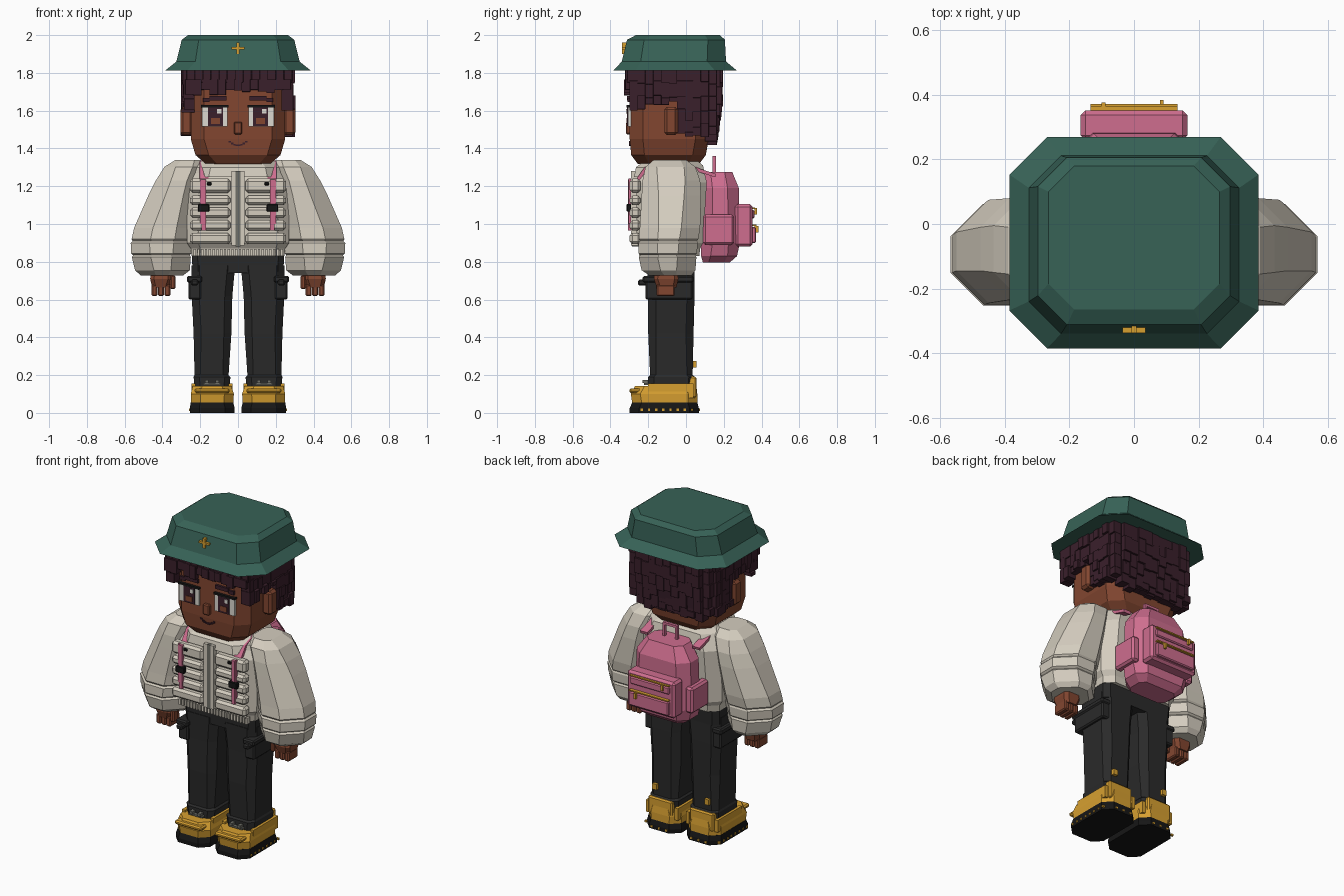
import bpy, bmesh, math, random

random.seed(4)


def mat(name, rgb):
    m = bpy.data.materials.new(name)
    m.diffuse_color = (*rgb, 1)
    return m


GREEN = mat("hat green", (0.038, 0.122, 0.094))
HAIR = mat("dark plum hair", (0.042, 0.014, 0.024))
SKIN = mat("brown skin", (0.225, 0.062, 0.030))
CREAM = mat("cream cloth", (0.66, 0.61, 0.52))
COAL = mat("charcoal cloth", (0.023, 0.023, 0.023))
YELLOW = mat("boot yellow", (0.68, 0.35, 0.03))
PINK = mat("bag pink", (0.62, 0.155, 0.275))
GREY = mat("metal grey", (0.16, 0.16, 0.14))
WHITE = mat("eye white", (0.72, 0.70, 0.64))
BLACK = mat("sole black", (0.008, 0.008, 0.008))


def finish(name, bm, material, mirror=False):
    bmesh.ops.recalc_face_normals(bm, faces=bm.faces)
    me = bpy.data.meshes.new(name)
    bm.to_mesh(me)
    bm.free()
    ob = bpy.data.objects.new(name, me)
    bpy.context.collection.objects.link(ob)
    me.materials.append(material)
    if mirror:
        ob.modifiers.new("mirror", 'MIRROR').use_mirror_merge = False
    return ob


def loft(name, rings, material, mirror=False):
    """Skin of stacked chamfered rectangles (x0, x1, y0, y1, z, chamfer)."""
    bm = bmesh.new()
    prev = None
    for i, (x0, x1, y0, y1, z, c) in enumerate(rings):
        pts = [(x0 + c, y0), (x1 - c, y0), (x1, y0 + c), (x1, y1 - c),
               (x1 - c, y1), (x0 + c, y1), (x0, y1 - c), (x0, y0 + c)]
        cur = [bm.verts.new((x, y, z)) for x, y in pts]
        if prev:
            for k in range(8):
                j = (k + 1) % 8
                bm.faces.new((prev[k], prev[j], cur[j], cur[k]))
        else:
            bm.faces.new(cur)
        prev = cur
    bm.faces.new(prev)
    return finish(name, bm, material, mirror)


def boxes(name, dims, material, mirror=False, bevel=0):
    """One object from boxes (x0, x1, y0, y1, z0, z1)."""
    bm = bmesh.new()
    for x0, x1, y0, y1, z0, z1 in dims:
        vs = bmesh.ops.create_cube(bm, size=1)["verts"]
        for v in vs:
            v.co = ((x0 + x1) / 2 + v.co.x * (x1 - x0),
                    (y0 + y1) / 2 + v.co.y * (y1 - y0),
                    (z0 + z1) / 2 + v.co.z * (z1 - z0))
    ob = finish(name, bm, material, mirror)
    if bevel:
        b = ob.modifiers.new("bevel", 'BEVEL')
        b.width, b.segments = bevel, 1
    return ob


def ribbon(name, path, x0, x1, t, material, mirror=False):
    """Strap following a (y, z) path, t thick upward/outward."""
    bm = bmesh.new()
    prev = None
    for i, (y, z) in enumerate(path):
        a, b = path[max(i - 1, 0)], path[min(i + 1, len(path) - 1)]
        dy, dz = b[0] - a[0], b[1] - a[1]
        n = math.hypot(dy, dz)
        oy, oz = dz / n * t, -dy / n * t
        cur = [bm.verts.new(p) for p in ((x0, y, z), (x1, y, z),
               (x1, y + oy, z + oz), (x0, y + oy, z + oz))]
        if prev:
            for k in range(4):
                j = (k + 1) % 4
                bm.faces.new((prev[k], prev[j], cur[j], cur[k]))
        else:
            bm.faces.new(cur)
        prev = cur
    bm.faces.new(prev)
    return finish(name, bm, material, mirror)


# Bucket hat with small badge
loft("hat", [(-.386, .386, -.385, .27, 1.812, .117), (-.326, .326, -.34, .212, 1.86, .10),
             (-.298, .298, -.312, .206, 1.975, .09), (-.265, .265, -.265, .18, 2.0, .08)], GREEN)
boxes("hat_badge", [(-.035, .035, -.338, -.318, 1.925, 1.937), (-.008, .008, -.338, -.315, 1.90, 1.96)], YELLOW)

# Head, ears and nose
loft("head", [(-.17, .17, -.255, .07, 1.318, .06), (-.225, .225, -.29, .105, 1.365, .07),
              (-.25, .25, -.298, .12, 1.45, .07), (-.25, .25, -.298, .12, 1.82, .07)], SKIN)
boxes("ear", [(.24, .305, -.115, -.042, 1.47, 1.62)], SKIN, True, .015)
boxes("nose", [(-.022, .022, -.318, -.29, 1.475, 1.54)], SKIN, False, .006)

# Face: eyes, brows, smile
boxes("eye", [(.055, .19, -.308, -.29, 1.515, 1.62)], WHITE, True)
boxes("iris", [(.08, .158, -.313, -.30, 1.518, 1.617)], HAIR, True)
boxes("iris_glow", [(.096, .142, -.316, -.31, 1.53, 1.56)], SKIN, True)
boxes("eye_glint", [(.128, .15, -.317, -.31, 1.585, 1.608)], WHITE)
boxes("eye_glint_left", [(-.11, -.088, -.317, -.31, 1.585, 1.608)], WHITE)
boxes("lash", [(.05, .195, -.314, -.29, 1.618, 1.63)], BLACK, True)
boxes("brow", [(.06, .15, -.312, -.29, 1.655, 1.678), (.15, .185, -.31, -.29, 1.645, 1.668)], HAIR, True)
smile = [(-.05 + i * .0125, 1.412 + .025 * ((i - 3.5) / 4) ** 2) for i in range(8)]
boxes("smile", [(x, x + .0125, -.302, -.29, z, z + .009) for x, z in smile], HAIR)

# Hair cap and blocky locks around it
loft("hair_cap", [(-.265, .265, -.04, .165, 1.50, .07), (-.275, .275, -.05, .18, 1.66, .07),
                  (-.275, .275, -.05, .18, 1.82, .07)], HAIR)
boxes("hair_top", [(-.27, .27, -.305, .0, 1.71, 1.82)], HAIR)
r = random.uniform
locks = []
for i in range(13):                                   # fringe
    x, low = -.28 + i * .043, 1.69 + r(-.015, .025)
    locks += [(x, x + .044, r(-.33, -.315), -.26, low, 1.765),
              (x + .008, x + .05, r(-.325, -.31), -.26, 1.75, 1.82)]
for i in range(11):                                   # sides
    y = -.30 + i * .042
    low = 1.60 if i < 2 else 1.64 if i < 6 else 1.47
    for s in (-1, 1):
        z = 1.82
        while z > low + .01:
            n = max(z - r(.06, .085), low + r(-.015, .01))
            out = r(.285, .305) - (.02 if i == 10 else 0)
            locks.append((min(s * .23, s * out), max(s * .23, s * out), y, y + .043, n, z))
            z = n
for i in range(9):                                    # back
    x = -.225 + i * .05
    z = 1.82
    while z > 1.44:
        n = max(z - r(.06, .1), 1.425 + r(-.01, .02))
        bulge = .19 - max(0, 1.58 - n) * .2
        locks.append((x, x + .051, .10, bulge + r(-.008, .006), n, z))
        z = n
boxes("hair_locks", locks, HAIR, False, .005)

# Jacket body, collar, hem
loft("jacket", [(-.245, .245, -.235, .07, .83, .05), (-.25, .25, -.24, .075, .87, .05),
                (-.27, .27, -.262, .09, .90, .06), (-.27, .27, -.262, .11, 1.22, .07),
                (-.23, .23, -.23, .09, 1.31, .07), (-.19, .19, -.19, .06, 1.335, .06)], CREAM)
loft("collar", [(-.225, .225, -.275, .07, 1.25, .07), (-.225, .225, -.265, .07, 1.30, .08),
                (-.19, .19, -.22, .05, 1.335, .07)], CREAM)
boxes("hem_rib", [(-.235 + i * .02, -.223 + i * .02, -.25, -.22, .83, .868) for i in range(24)], CREAM)
rows = [(1.165, 1.24), (1.10, 1.15), (1.032, 1.087), (.966, 1.02), (.893, .953)]
boxes("jacket_pad", [(.04, .255, -.298, -.24, a, b) for a, b in rows], CREAM, True, .014)
boxes("zip_placket", [(.012, .034, -.29, -.24, .885, 1.28)], CREAM, True)
boxes("zip", [(-.013, .013, -.287, -.25, .88, 1.28)], GREY)

# Puffed sleeves with stitched cuffs
loft("sleeve", [(.20, .33, -.17, .0, 1.34, .03), (.18, .39, -.215, .05, 1.302, .06),
                (.19, .435, -.23, .075, 1.23, .08), (.20, .475, -.235, .08, 1.15, .09),
                (.225, .55, -.245, .075, .98, .10), (.235, .563, -.25, .065, .92, .10),
                (.245, .558, -.243, .058, .91, .10), (.24, .568, -.252, .062, .90, .10),
                (.245, .566, -.252, .058, .845, .10), (.255, .555, -.242, .048, .835, .10),
                (.25, .562, -.25, .055, .825, .10), (.255, .545, -.235, .05, .755, .10),
                (.29, .515, -.195, .03, .728, .08)], CREAM, True)

# Hands
loft("hand", [(.365, .455, -.155, -.05, .665, .02), (.35, .465, -.17, -.04, .71, .02),
              (.355, .455, -.16, -.05, .78, .02)], SKIN, True)
boxes("finger", [(.358 + i * .034, .39 + i * .034, -.155, -.06, .618, .68) for i in range(3)]
      + [(.332, .36, -.16, -.11, .655, .73)], SKIN, True, .007)

# Trousers
loft("waist", [(-.24, .24, -.20, .045, .74, .03), (-.245, .245, -.205, .05, .85, .03)], COAL)
loft("trouser_leg", [(.045, .23, -.20, .04, .14, .03), (.04, .235, -.20, .045, .19, .03),
                     (.05, .23, -.19, .035, .20, .03), (.035, .235, -.20, .04, .42, .04),
                     (.03, .245, -.20, .045, .62, .04), (.015, .245, -.205, .045, .78, .04)], COAL, True)
boxes("thigh_pocket", [(.195, .262, -.215, .035, .60, .70), (.19, .27, -.23, .04, .69, .725),
                       (.21, .25, -.255, -.20, .675, .705)], COAL, True, .008)
boxes("trouser_tab", [(.165, .195, .035, .055, .24, .275)], YELLOW, True)

# Boots
loft("sole", [(.018, .255, -.298, .068, 0, .05), (.018, .255, -.298, .068, .025, .05),
              (.025, .25, -.285, .06, .055, .05)], BLACK, True)
loft("boot", [(.025, .248, -.285, .06, .055, .05), (.022, .25, -.292, .06, .10, .05),
              (.035, .24, -.27, .055, .142, .05)], YELLOW, True)
boxes("boot_heel", [(.06, .225, .0, .055, .08, .192)], YELLOW, True, .008)
boxes("boot_toe_cap", [(.045, .23, -.30, -.20, .105, .13)], YELLOW, True, .008)
boxes("boot_side", [(.028, .05, -.20, .04, .08, .155), (.225, .247, -.20, .04, .08, .155)], YELLOW, True)
boxes("lace", [(.09, .185, -.222, -.19, .148, .158), (.10, .12, -.23, -.2, .158, .175),
               (.155, .175, -.23, -.2, .158, .175)], GREY, True)
boxes("sole_stud", [(.245, .26, y, y + .012, .01, .022) for y in [-.24 + i * .038 for i in range(8)]]
      + [(x, x + .012, .06, .073, .01, .022) for x in (.08, .13, .18)], YELLOW, True)

# Backpack body and pockets
loft("backpack", [(-.13, .13, .09, .23, .795, .03), (-.175, .175, .08, .27, .83, .05),
                  (-.195, .195, .08, .285, .90, .06), (-.185, .185, .08, .28, 1.19, .06),
                  (-.125, .125, .09, .245, 1.275, .04)], PINK)
boxes("side_pocket", [(.17, .222, .09, .255, .89, 1.05)], PINK, True, .012)
boxes("back_pocket", [(-.165, .165, .26, .352, .88, 1.105)], PINK, False, .014)
boxes("pocket_panel", [(-.135, .135, .34, .37, .90, .985), (-.135, .135, .34, .362, 1.03, 1.075)], PINK, False, .006)
boxes("bag_zip", [(-.135, .135, .35, .372, .99, .997), (-.135, .135, .35, .365, 1.08, 1.087),
                  (.08, .092, .362, .384, .955, .99), (-.10, -.088, .362, .376, 1.05, 1.085)], YELLOW)
boxes("bag_handle", [(-.05, -.036, .14, .158, 1.26, 1.355), (.036, .05, .14, .158, 1.26, 1.355),
                     (-.05, .05, .14, .158, 1.345, 1.36)], PINK)

# Shoulder straps, front webbing and buckles
ribbon("shoulder_strap", [(.16, 1.265), (.08, 1.29), (0, 1.325), (-.14, 1.335), (-.22, 1.30), (-.262, 1.24)],
       .155, .205, -.018, PINK, True)
boxes("front_webbing", [(.17, .192, -.308, -.29, .965, 1.235), (.192, .20, -.304, -.29, 1.0, 1.24)], PINK, True)
boxes("buckle", [(.152, .212, -.315, -.29, 1.065, 1.105), (.14, .165, -.306, -.29, 1.205, 1.222)], BLACK, True, .004)
